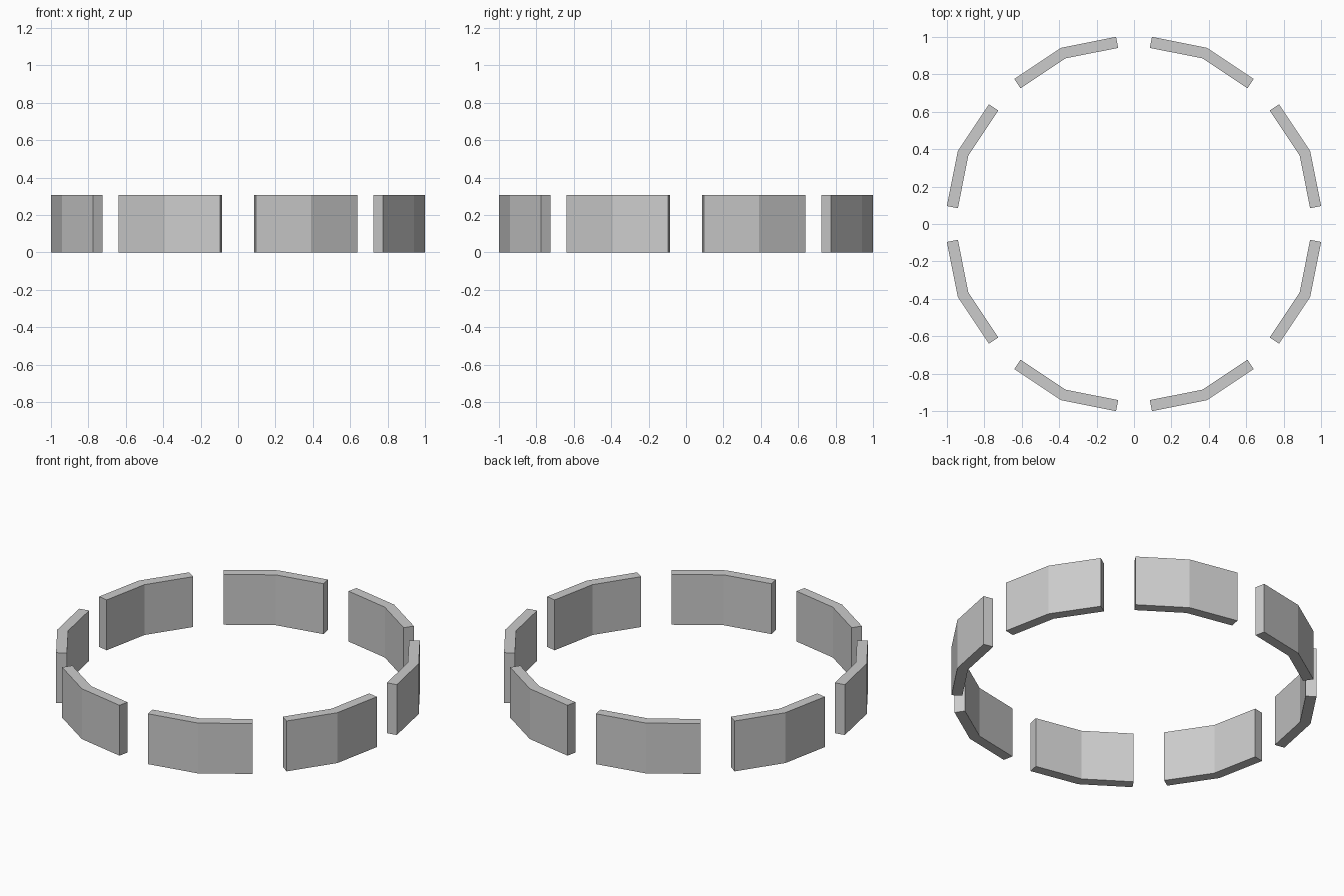
import bpy, bmesh
from math import cos, sin, tan, radians

if "Cube" in bpy.data.objects:
    bpy.data.objects.remove(bpy.data.objects["Cube"])

HEIGHT = 0.306
OUTER = 1.0      # distance from centre to outer faces
THICK = 0.06
END = 0.101      # end cut position along each chord
STEP = radians(22.5)


def wall_profile(mid):
    """Six-point bent strip: two chords meeting at angle mid, square-cut ends."""
    def at(normal, dist, along):
        return (dist * cos(normal) - along * sin(normal),
                dist * sin(normal) + along * cos(normal))
    lo, hi = mid - STEP / 2, mid + STEP / 2
    inner = OUTER - THICK
    bend = tan(STEP / 2)
    return [at(lo, OUTER, -END), at(lo, OUTER, OUTER * bend), at(hi, OUTER, END),
            at(hi, inner, END), at(lo, inner, inner * bend), at(lo, inner, -END)]


def add_wall(name, mid):
    bm = bmesh.new()
    pts = wall_profile(mid)
    bottom = [bm.verts.new((x, y, 0)) for x, y in pts]
    top = [bm.verts.new((x, y, HEIGHT)) for x, y in pts]
    # caps, split at the bend so every face is a quad
    for a, b, c, d in ((0, 1, 4, 5), (1, 2, 3, 4)):
        bm.faces.new([top[i] for i in (a, b, c, d)])
        bm.faces.new([bottom[i] for i in (d, c, b, a)])
    # sides
    for i in range(6):
        j = (i + 1) % 6
        bm.faces.new((bottom[i], bottom[j], top[j], top[i]))
    bmesh.ops.recalc_face_normals(bm, faces=bm.faces)
    mesh = bpy.data.meshes.new(name)
    bm.to_mesh(mesh)
    bm.free()
    bpy.context.collection.objects.link(bpy.data.objects.new(name, mesh))


# ring of eight bent wall segments
for k in range(8):
    add_wall(f"wall_segment_{k + 1}", radians(22.5 + 45 * k))
